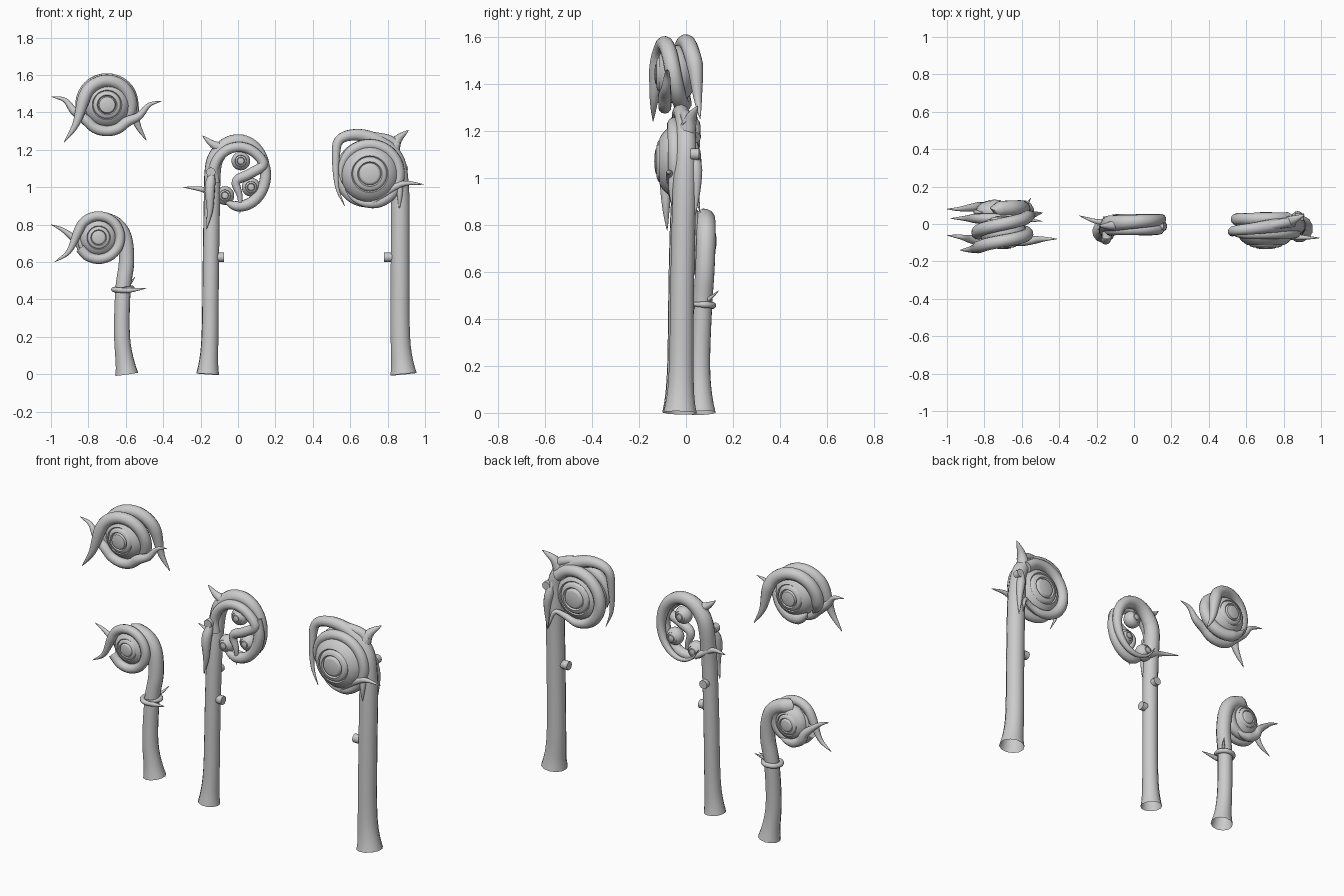
import bpy, bmesh, math
from mathutils import Vector

cube = bpy.data.objects.get("Cube")
if cube:
    bpy.data.objects.remove(cube, do_unlink=True)

grey = bpy.data.materials.new("plain_grey")
grey.use_nodes = True
colour = (.6, .6, .6, 1)
grey.diffuse_color = colour
grey.node_tree.nodes["Principled BSDF"].inputs["Base Color"].default_value = colour


def add_part(name, mesh):
    """Link a finished mesh as a smooth grey part."""
    part = bpy.data.objects.new(name, mesh)
    bpy.context.collection.objects.link(part)
    mesh.materials.clear()
    mesh.materials.append(grey)
    bpy.ops.object.select_all(action='DESELECT')
    bpy.context.view_layer.objects.active = part
    part.select_set(True)
    bpy.ops.object.shade_smooth_by_angle(angle=math.radians(50))


def smooth_path(points, steps=5):
    """Catmull-Rom curve through the given points."""
    points = [Vector(point) for point in points]
    first = points[0] * 2 - points[1]
    last = points[-1] * 2 - points[-2]
    padded = [first] + points + [last]
    path = []
    for before, start, end, after in zip(padded, padded[1:], padded[2:], padded[3:]):
        into, out = (end - before) / 2, (after - start) / 2
        for step in range(steps):
            t = step / steps
            ease = t * t * (3 - 2 * t)
            path.append(start.lerp(end, ease) + into * t * (1 - t) ** 2 - out * t * t * (1 - t))
    return path + [points[-1]]


def tube(name, points, thick, start_taper=0, end_taper=0, flare=0, caps=True):
    """Round tube; tapers are lengths over which an end narrows to a tip."""
    path = smooth_path(points)
    travelled = [0]
    for here, there in zip(path, path[1:]):
        travelled.append(travelled[-1] + (there - here).length)
    curve = bpy.data.curves.new(name, 'CURVE')
    curve.dimensions = '3D'
    curve.bevel_depth = thick
    curve.bevel_resolution = 4
    curve.use_fill_caps = caps
    spline = curve.splines.new('POLY')
    spline.points.add(len(path) - 1)
    for point, place, distance in zip(spline.points, path, travelled):
        point.co = (*place, 1)
        width = 1 + flare * math.exp(-distance / .08)
        for taper, gap in ((start_taper, distance), (end_taper, travelled[-1] - distance)):
            if gap < taper:
                width *= max(gap / taper, .01) ** .75
        point.radius = width
    helper = bpy.data.objects.new(name, curve)
    bpy.context.collection.objects.link(helper)
    depsgraph = bpy.context.evaluated_depsgraph_get()
    mesh = bpy.data.meshes.new_from_object(helper.evaluated_get(depsgraph))
    bpy.data.objects.remove(helper, do_unlink=True)
    add_part(name, mesh)


def coil(centre, radius, start, end, front, back, squash=1):
    """Points of an arc around a centre, drifting in depth from front to back."""
    count = max(2, round(abs(end - start) / 30))
    points = []
    for index in range(count + 1):
        t = index / count
        angle = math.radians(start + (end - start) * t)
        points.append((centre.x + radius * squash * math.cos(angle),
                       front + (back - front) * t,
                       centre.z + radius * math.sin(angle)))
    return points


def eye(name, centre, radius, depth):
    """Lens-shaped ball with a raised pupil and grooved rings on both sides."""
    profile = []
    rows = 64
    for row in range(rows + 1):
        angle = math.pi * row / rows
        across, along = math.sin(angle), math.cos(angle)
        groove = .88 if .36 < across < .42 or .57 < across < .63 else 1
        profile.append((across * radius, along * depth * groove, 0))
    bm = bmesh.new()
    verts = [bm.verts.new(point) for point in profile]
    edges = [bm.edges.new(pair) for pair in zip(verts, verts[1:])]
    bmesh.ops.spin(bm, geom=verts + edges, axis=(0, 1, 0), cent=(0, 0, 0),
                   angle=math.tau, steps=28, use_duplicate=False)
    bmesh.ops.remove_doubles(bm, verts=bm.verts, dist=.0002)
    bmesh.ops.recalc_face_normals(bm, faces=bm.faces)
    bmesh.ops.translate(bm, verts=bm.verts, vec=centre)
    mesh = bpy.data.meshes.new(name)
    bm.to_mesh(mesh)
    bm.free()
    add_part(name, mesh)


def nub(name, base, direction):
    """Short blunt bud standing on a stalk."""
    base, direction = Vector(base), Vector(direction)
    tube(name, [base, base + direction / 2, base + direction], thick=.025)


# Floating eye wrapped by crossing tendrils with loose hooked tips
centre = Vector((-.7, -.045, 1.44))
eye("floating_eyeball", centre, radius=.125, depth=.09)
tube("floating_front_tendril",
     [(-.93, -.14, 1.24), (-.865, -.135, 1.34)]
     + coil(centre, .128, start=160, end=-150, front=-.12, back=.01),
     thick=.034, start_taper=.25, end_taper=.1)
tube("floating_back_tendril",
     coil(centre, .135, start=230, end=10, front=-.07, back=.04)
     + [(-.54, .05, 1.34), (-.49, .06, 1.25)], thick=.035, start_taper=.1, end_taper=.25)
tube("floating_lower_tendril",
     [(-1, -.06, 1.485), (-.925, -.07, 1.465), (-.88, -.08, 1.41)]
     + coil(centre, .14, start=215, end=320, front=-.09, back=-.09)
     + [(-.53, -.085, 1.38), (-.475, -.08, 1.44), (-.41, -.08, 1.46)],
     thick=.028, start_taper=.22, end_taper=.22)

# Short curled staff
centre = Vector((-.745, .065, .73))
eye("short_staff_eyeball", centre, radius=.1, depth=.065)
tube("short_staff_stalk",
     [(-.595, .065, 0), (-.62, .06, .2), (-.615, .07, .45), (-.596, .08, .6), (-.608, .085, .73),
      (-.655, .085, .8)] + coil(centre, .1, start=80, end=-240, front=.08, back=.06),
     thick=.042, end_taper=.5, flare=.5, caps=False)
tube("short_staff_front_tendril",
     [(-.98, .03, .6), (-.905, .03, .655)]
     + coil(centre, .115, start=165, end=-150, front=.03, back=.03),
     thick=.026, start_taper=.22)
tube("short_staff_side_tendril",
     [(-1, .08, .8), (-.935, .08, .77)] + coil(centre, .11, start=195, end=310, front=.09, back=.09),
     thick=.027, start_taper=.22, end_taper=.1)
band = Vector((-.615, .065, .46))
tube("short_staff_vine",
     [(-.49, .015, .46)] + [band + Vector((math.cos(step), -math.sin(step), step / 20 - .3)) * .05
                            for step in range(1, 9)],
     thick=.014, start_taper=.1, end_taper=.1)
tube("short_staff_thorn", [band, band + Vector((.04, .04, .03)), (-.55, .14, .52)],
     thick=.013, end_taper=.1)

# Middle staff with a doubled coil holding three small eyes
centre = Vector((.005, 0, 1.07))
tube("middle_staff_stalk",
     [(-.162, -.04, 0), (-.15, -.035, .2), (-.145, -.03, .6), (-.14, -.02, .9)]
     + coil(centre, .176, start=170, end=-150, front=0, back=.05, squash=.8),
     thick=.044, end_taper=.8, flare=.4, caps=False)
tube("middle_staff_front_coil",
     coil(centre, .145, start=200, end=20, front=-.035, back=-.03, squash=.95)
     + [(.06, -.035, 1.07), (-.01, -.03, 1.03), (.01, -.03, .95), (.01, -.03, .86)],
     thick=.027, end_taper=.2)
tube("middle_staff_lower_coil",
     coil(centre, .172, start=30, end=-130, front=-.01, back=-.02, squash=.83),
     thick=.03, end_taper=.1)
for order, (x, z) in {"upper": (.015, 1.14), "right": (.07, 1), "left": (-.07, .955)}.items():
    eye("middle_staff_" + order + "_eye", (x, 0, z), radius=.05, depth=.045)
tube("middle_staff_horn", [(-.07, 0, 1.2), (-.135, -.01, 1.23), (-.19, -.01, 1.275)],
     thick=.035, end_taper=.15)
tube("middle_staff_leaf",
     [(-.13, -.04, 1.12), (-.15, -.08, 1), (-.15, -.085, .88), (-.168, -.08, .775)],
     thick=.027, start_taper=.1, end_taper=.2)
tube("middle_staff_side_tendril", [(-.295, .045, 1), (-.18, .01, .985), (-.08, .03, .93)],
     thick=.018, start_taper=.15)
nub("middle_staff_side_nub", base=(-.13, -.03, .625), direction=(.055, 0, 0))
nub("middle_staff_front_nub", base=(-.145, -.04, 1.08), direction=(0, -.04, 0))
nub("middle_staff_back_nub", base=(-.14, 0, .78), direction=(0, .04, 0))

# Tall staff with one large eye under an arch that droops down its side
centre = Vector((.705, -.035, 1.07))
eye("tall_staff_eyeball", centre, radius=.155, depth=.1)
tube("tall_staff_stalk",
     [(.885, -.025, 0), (.868, -.02, .2), (.867, -.015, .6), (.865, -.005, 1), (.84, 0, 1.16),
      (.74, -.01, 1.25), (.63, -.025, 1.28), (.54, -.035, 1.25), (.523, -.045, 1.15),
      (.53, -.055, 1), (.57, -.06, .9)],
     thick=.052, end_taper=.9, flare=.4, caps=False)
tube("tall_staff_front_coil",
     coil(centre, .157, start=200, end=-150, front=-.055, back=-.04),
     thick=.03, start_taper=.2, end_taper=.2)
tube("tall_staff_back_coil",
     coil(centre, .155, start=40, end=300, front=.03, back=.02) + [(.84, .04, .95), (.87, .06, .85)],
     thick=.033, end_taper=.4)
tube("tall_staff_side_tendril", [(.995, -.075, 1.015), (.87, -.07, 1.015), (.72, -.055, .92)],
     thick=.018, start_taper=.15)
tube("tall_staff_front_leaf", [(.86, -.045, 1.04), (.865, -.06, .96), (.862, -.06, .88)],
     thick=.02, end_taper=.12)
tube("tall_staff_back_leaf", [(.85, .03, 1.15), (.88, .045, 1), (.885, .04, .84)],
     thick=.027, start_taper=.1, end_taper=.2)
tube("tall_staff_horn", [(.82, 0, 1.17), (.85, .02, 1.25), (.912, .05, 1.305)],
     thick=.042, end_taper=.17)
tube("tall_staff_brow", [(.85, .01, 1.22), (.8, .005, 1.255), (.68, -.02, 1.275)], thick=.026)
nub("tall_staff_side_nub", base=(.835, -.015, .625), direction=(-.055, 0, 0))
nub("tall_staff_back_nub", base=(.885, .02, 1.1), direction=(0, .035, 0))
